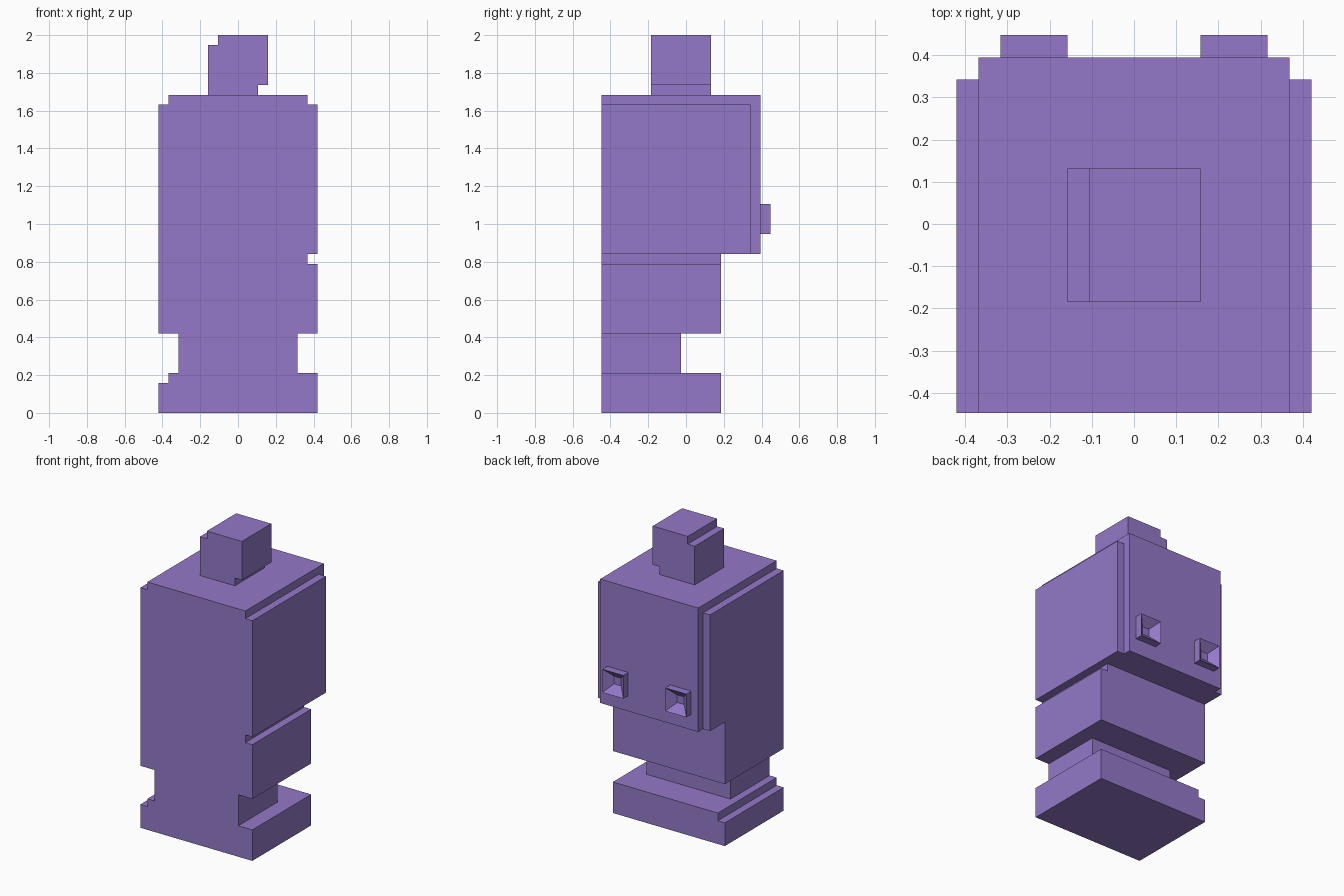
import bpy
import bmesh

cube = bpy.data.objects.get("Cube")
if cube:
    bpy.data.objects.remove(cube, do_unlink=True)

U = 1 / 19        # one block
FRONT = -8.5      # shared flat front plane, in blocks

purple = bpy.data.materials.new("purple")
purple.use_nodes = True
colour = (0.296, 0.191, 0.578, 1)
purple.diffuse_color = colour
purple.node_tree.nodes["Principled BSDF"].inputs["Base Color"].default_value = colour


def slab(name, profile, y0, y1):
    """Extrude an x-z outline from y0 to y1."""
    bm = bmesh.new()
    face = bm.faces.new([bm.verts.new((x * U, y0 * U, z * U)) for x, z in profile])
    new = bmesh.ops.extrude_face_region(bm, geom=[face])["geom"]
    verts = [v for v in new if isinstance(v, bmesh.types.BMVert)]
    bmesh.ops.translate(bm, verts=verts, vec=(0, (y1 - y0) * U, 0))
    bmesh.ops.recalc_face_normals(bm, faces=bm.faces)
    mesh = bpy.data.meshes.new(name)
    bm.to_mesh(mesh)
    bm.free()
    mesh.materials.append(purple)
    obj = bpy.data.objects.new(name, mesh)
    bpy.context.collection.objects.link(obj)
    return obj


def rect(x0, x1, z0, z1):
    return [(x0, z0), (x1, z0), (x1, z1), (x0, z1)]


# Foot with a step along its right edge
slab("foot", [(-8, 0), (8, 0), (8, 4), (-7, 4), (-7, 3), (-8, 3)], FRONT, 3.5)

# Narrow ankle and the lower body with a groove on its left
slab("ankle", rect(-6, 6, 4, 8), FRONT, -0.5)
slab("lower_body", [(-8, 8), (8, 8), (8, 15), (7, 15), (7, 16), (-8, 16)], FRONT, 3.5)

# Upper body with a raised panel on each side
slab("upper_body", rect(-7, 7, 16, 32), FRONT, 7.5)
slab("right_panel", rect(-8, -7, 16, 31), FRONT, 6.5)
slab("left_panel", rect(7, 8, 16, 31), FRONT, 6.5)

# Top block, notched at opposite corners
slab("top_block", [(-3, 32), (2, 32), (2, 33), (3, 33), (3, 38),
                   (-2, 38), (-2, 37), (-3, 37)], -3.5, 2.5)

# Square studs on the back, each with a square hole
for side, x in (("right", -4.5), ("left", 4.5)):
    stud = slab(side + "_stud", rect(x - 1.5, x + 1.5, 18, 21), 7.5, 8.5)
    bm = bmesh.new()
    bm.from_mesh(stud.data)
    back = max(bm.faces, key=lambda f: f.calc_center_median().y)
    bmesh.ops.inset_region(bm, faces=[back], thickness=U, use_even_offset=True)
    for v in back.verts:
        v.co.y = 7.5 * U + 0.001
    bm.to_mesh(stud.data)
    bm.free()
